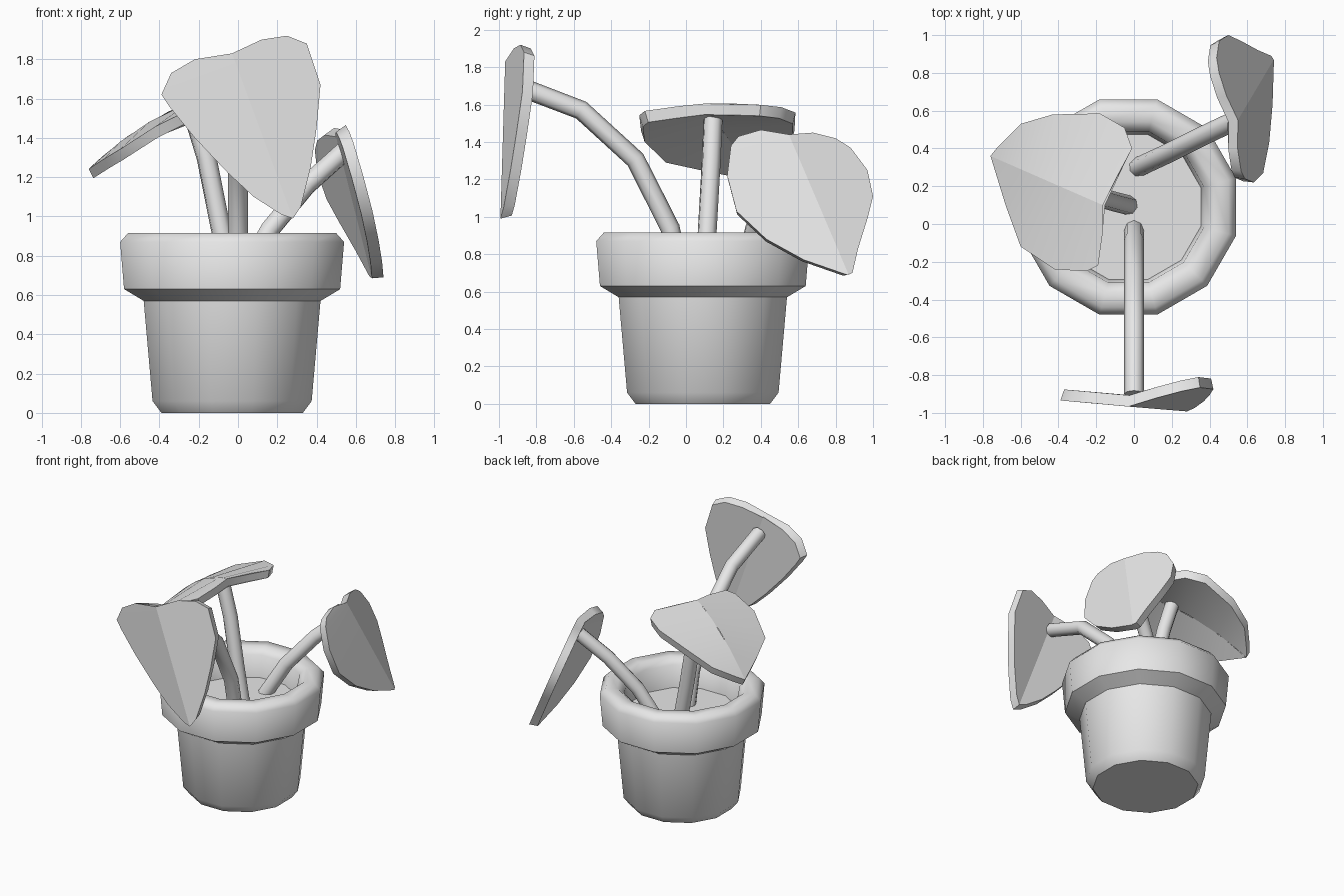
import bpy, bmesh, math
from mathutils import Vector, Matrix

cube = bpy.data.objects.get("Cube")
if cube:
    bpy.data.objects.remove(cube, do_unlink=True)

grey = bpy.data.materials.new("plain_grey")
grey.use_nodes = True
colour = (0.8, 0.8, 0.8, 1)
grey.diffuse_color = colour
grey.node_tree.nodes["Principled BSDF"].inputs["Base Color"].default_value = colour


def finish(obj, angle):
    """Assign the material and smooth everything but the sharp edges."""
    obj.data.materials.clear()
    obj.data.materials.append(grey)
    bpy.ops.object.select_all(action='DESELECT')
    obj.select_set(True)
    bpy.context.view_layer.objects.active = obj
    bpy.ops.object.shade_smooth_by_angle(angle=math.radians(angle))


def mesh_object(name, bm, angle):
    bmesh.ops.remove_doubles(bm, verts=bm.verts, dist=0.0005)
    bmesh.ops.dissolve_degenerate(bm, edges=bm.edges, dist=0.0001)
    bmesh.ops.recalc_face_normals(bm, faces=bm.faces)
    mesh = bpy.data.meshes.new(name)
    bm.to_mesh(mesh)
    bm.free()
    obj = bpy.data.objects.new(name, mesh)
    bpy.context.collection.objects.link(obj)
    finish(obj, angle)
    return obj


def lathe(name, profile, centre, sides, angle):
    """Spin a profile of (flat-side radius, height) around a vertical axis."""
    bm = bmesh.new()
    half = math.pi / sides
    turn = Matrix.Rotation(half, 3, 'Z')
    verts = [bm.verts.new(turn @ Vector((r / math.cos(half), 0, z))) for r, z in profile]
    edges = [bm.edges.new(pair) for pair in zip(verts, verts[1:])]
    bmesh.ops.spin(bm, geom=verts + edges, cent=(0, 0, 0), axis=(0, 0, 1),
                   angle=2 * math.pi, steps=sides)
    obj = mesh_object(name, bm, angle)
    obj.location = centre
    return obj


def stem(name, path, radius=0.052):
    """Round tube along a bent path."""
    curve = bpy.data.curves.new(name, 'CURVE')
    curve.dimensions = '3D'
    curve.bevel_depth = radius
    curve.bevel_resolution = 2
    curve.use_fill_caps = True
    spline = curve.splines.new('POLY')
    spline.points.add(len(path) - 1)
    for point, co in zip(spline.points, path):
        point.co = (*co, 1)
    obj = bpy.data.objects.new(name, curve)
    bpy.context.collection.objects.link(obj)
    bpy.ops.object.select_all(action='DESELECT')
    obj.select_set(True)
    bpy.context.view_layer.objects.active = obj
    bpy.ops.object.convert(target='MESH')
    finish(bpy.context.object, 50)


def leaf(name, outline, notch, tip, place, inward, thickness=0.06):
    """Thick blade folded along the midrib from notch to tip.
    place(u, v, d) gives the outer surface, d being distance from the midrib."""
    bm = bmesh.new()
    notch, tip = Vector(notch), Vector(tip)
    rib = tip - notch
    middle = (notch + tip) / 2
    offset = Vector(inward).normalized() * thickness

    def ring(scale, shift):
        edge, spine = [], []
        for uv in outline:
            p = middle + (Vector(uv) - middle) * scale
            t = min(1, max(0, (p - notch).dot(rib) / rib.length_squared))
            foot = notch + rib * t
            edge.append(bm.verts.new(Vector(place(p.x, p.y, (p - foot).length)) + shift))
            spine.append(bm.verts.new(Vector(place(foot.x, foot.y, 0)) + shift))
        return edge, spine

    outer, outer_rib = ring(1, Vector())
    inner, inner_rib = ring(0.96, offset)
    n = len(outline)
    for i in range(n):
        j = (i + 1) % n
        for a, b in ((outer, outer_rib), (inner, inner_rib), (outer, inner)):
            bm.faces.new((a[i], a[j], b[j], b[i]))
    mesh_object(name, bm, 40)


# Pot with overhanging rim, and the soil inside it
pot_centre = (-0.03, 0.09, 0)
lathe("pot", [(0, 0), (0.36, 0), (0.405, 0.06), (0.45, 0.57), (0.55, 0.63),
              (0.57, 0.87), (0.53, 0.915), (0.45, 0.915), (0.4, 0.87),
              (0.38, 0.66)], pot_centre, 12, 50)
lathe("soil", [(0, 0.7), (0.385, 0.7)], pot_centre, 12, 50)

# Stems
stem("front_stem", [(0, -0.03, 0.68), (0, -0.085, 0.94), (0, -0.27, 1.305),
                    (0, -0.56, 1.57), (0, -0.9, 1.70)])
stem("right_stem", [(-0.03, 0.1, 0.68), (-0.09, 0.115, 0.95),
                    (-0.16, 0.135, 1.3), (-0.23, 0.145, 1.53)])
stem("left_stem", [(0.02, 0.3, 0.68), (0.16, 0.365, 0.93),
                   (0.35, 0.46, 1.16), (0.54, 0.55, 1.33)])

# Front leaf, outlined in x and z
leaf("front_leaf",
     [(-0.03, 1.83), (0.12, 1.9), (0.25, 1.92), (0.35, 1.88), (0.42, 1.67),
      (0.4, 1.45), (0.37, 1.25), (0.32, 1.05), (0.28, 0.99), (0.22, 1.01),
      (0.08, 1.1), (-0.05, 1.22), (-0.22, 1.4), (-0.35, 1.56), (-0.39, 1.62),
      (-0.34, 1.73), (-0.22, 1.8)],
     (-0.03, 1.83), (0.28, 0.99),
     lambda x, z, d: (x, -0.99 + 0.08 * x + 0.06 * (z - 1.4) + 0.18 * d, z),
     (0, 1, 0))

# Right leaf, outlined in x and y, drooping toward its tip
leaf("right_leaf",
     [(-0.165, 0.1), (-0.08, 0.27), (-0.01, 0.4), (-0.05, 0.51), (-0.18, 0.585),
      (-0.43, 0.58), (-0.6, 0.53), (-0.72, 0.41), (-0.76, 0.36), (-0.68, 0.1),
      (-0.6, -0.12), (-0.42, -0.24), (-0.25, -0.25), (-0.19, -0.22), (-0.165, -0.04)],
     (-0.165, 0.1), (-0.76, 0.36),
     lambda x, y, d: (x, y, 1.62 + 0.19 * (x + 0.1) - 0.58 * (x + 0.1) ** 2 - 0.1 * d),
     (0.2, 0, -1))

# Left leaf, outlined in y and z
leaf("left_leaf",
     [(0.55, 1.44), (0.68, 1.45), (0.8, 1.42), (0.88, 1.37), (0.97, 1.25),
      (1.0, 1.11), (0.97, 0.99), (0.92, 0.83), (0.89, 0.7), (0.86, 0.69),
      (0.63, 0.77), (0.43, 0.88), (0.27, 1.03), (0.22, 1.22), (0.24, 1.38),
      (0.28, 1.43), (0.4, 1.465)],
     (0.55, 1.44), (0.87, 0.69),
     lambda y, z, d: (0.66 - 0.25 * (y - 0.6) - 0.36 * (z - 1.1) - 0.2 * d, y, z),
     (-1, -0.25, -0.36))
